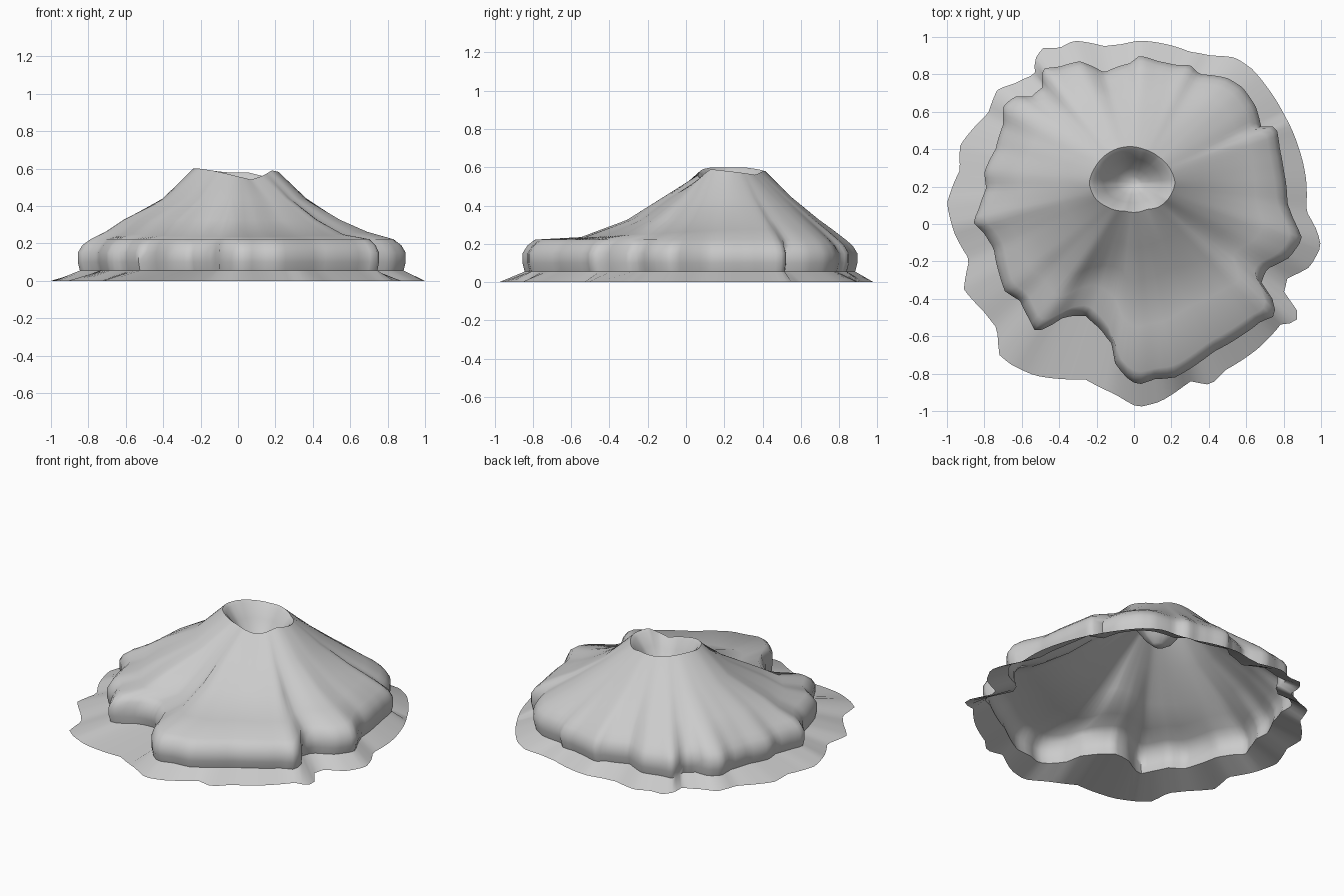
import bpy
import bmesh
from math import atan2, cos, sin, hypot, pi, radians

STEPS = 180
CENTRE_Y = 0.22
ANGLES = [2 * pi * i / STEPS for i in range(STEPS)]

if "Cube" in bpy.data.objects:
    bpy.data.objects.remove(bpy.data.objects["Cube"])

# Outlines seen from above, in hundredths of a unit
SHORE = [(100, -12), (98, -4), (92, 7), (92, 24), (88, 41), (80, 59), (72, 72), (63, 83),
         (54, 89), (41, 90), (30, 92), (3, 98), (-7, 96), (-16, 95), (-32, 98), (-40, 94),
         (-49, 94), (-53, 88), (-53, 80), (-64, 75), (-73, 72), (-78, 59), (-93, 42),
         (-93, 29), (-100, 11), (-96, -5), (-88, -19), (-91, -35), (-80, -47), (-73, -56),
         (-72, -70), (-66, -75), (-53, -81), (-26, -83), (-10, -91), (2, -98), (14, -95),
         (30, -84), (41, -86), (49, -78), (67, -66), (79, -53), (87, -53), (87, -45),
         (80, -37), (82, -29), (94, -23)]
CLIFF = [(90, -8), (85, 3), (82, 11), (80, 29), (78, 40), (76, 52), (68, 52), (65, 63),
         (58, 73), (50, 78), (35, 80), (30, 85), (22, 85), (13, 87), (3, 90), (-2, 86),
         (-16, 81), (-29, 87), (-40, 84), (-49, 83), (-49, 73), (-55, 68), (-64, 68),
         (-70, 63), (-70, 53), (-74, 40), (-80, 28), (-79, 19), (-83, 8), (-86, 1),
         (-80, -5), (-75, -13), (-72, -27), (-69, -36), (-61, -41), (-56, -51), (-53, -57),
         (-46, -56), (-41, -51), (-33, -49), (-26, -49), (-18, -56), (-12, -64), (-10, -75),
         (-3, -83), (2, -86), (11, -83), (22, -82), (35, -74), (43, -68), (57, -60),
         (68, -52), (76, -49), (74, -40), (68, -31), (71, -24), (83, -18)]
LOWER_SLOPE = [(55, 22), (43, 54), (0, 68), (-45, 54), (-62, 20), (-48, -14), (0, -25), (44, -12)]
UPPER_SLOPE = [(37, 22), (28, 45), (0, 55), (-29, 46), (-41, 22), (-30, 0), (0, -11), (28, 0)]
# Crater rim, with height as the third value
RIM = [(22, 22, 58), (19, 30, 57), (13, 36, 56), (5, 40, 58), (-6, 41, 58), (-15, 37, 59),
       (-21, 30, 60), (-24, 22, 60), (-21, 14, 60), (-14, 9, 59), (-5, 7, 57), (7, 8, 54),
       (13, 9, 56), (18, 13, 59)]


def sample(points, value):
    """Interpolate a value around the centre at every step angle."""
    keys = sorted((atan2(p[1] / 100 - CENTRE_Y, p[0] / 100) % (2 * pi), value(p)) for p in points)
    first, last = keys[0], keys[-1]
    keys = [(last[0] - 2 * pi, last[1])] + keys + [(first[0] + 2 * pi, first[1])]
    result = []
    for a in ANGLES:
        for (a0, v0), (a1, v1) in zip(keys, keys[1:]):
            if a0 <= a <= a1:
                result.append(v0 + (v1 - v0) * (a - a0) / max(a1 - a0, 1e-6))
                break
    return result


def radius(p):
    return hypot(p[0] / 100, p[1] / 100 - CENTRE_Y)


def smooth(values, half):
    span = range(-half, half + 1)
    return [sum(values[(i + k) % STEPS] for k in span) / len(span) for i in range(STEPS)]


shore = sample(SHORE, radius)
cliff = sample(CLIFF, radius)
rim = smooth(sample(RIM, radius), 2)
rim_height = smooth(sample(RIM, lambda p: p[2] / 100), 1)

# Gullies on the slopes follow the bays and spurs of the cliff
gully = [c - s for c, s in zip(cliff, smooth(cliff, 14))]
lower = [r + 0.35 * g for r, g in zip(smooth(sample(LOWER_SLOPE, radius), 7), gully)]
upper = [r + 0.1 * g for r, g in zip(smooth(sample(UPPER_SLOPE, radius), 7), smooth(gully, 2))]
crest = [c - 0.06 for c in smooth(cliff, 1)]
middle = [(a + b) / 2 for a, b in zip(lower, crest)]
middle_height = [0.275 - 0.04 * max(0, -sin(a)) for a in ANGLES]


def level(z):
    return [z] * STEPS


def inset(values, amount):
    return [v - amount for v in values]


def scale(values, factor):
    return [v * factor for v in values]


# Rings from the shore, up the cliff and slope, then down into the crater
rings = [
    (shore, level(0)),
    (inset(cliff, 0.012), level(0.055)),
    (cliff, level(0.1)),
    (cliff, level(0.15)),
    (inset(cliff, 0.025), level(0.19)),
    (crest, level(0.222)),
    (middle, middle_height),
    (lower, level(0.325)),
    (upper, level(0.44)),
    (rim, rim_height),
    (scale(rim, 0.9), inset(rim_height, 0.015)),
    (scale(rim, 0.68), [0.25 + 0.43 * z for z in rim_height]),
    (scale(rim, 0.4), level(0.42)),
    (scale(rim, 0.18), level(0.385)),
]

bm = bmesh.new()
loops = []
for radii, heights in rings:
    loops.append([bm.verts.new((r * cos(a), CENTRE_Y + r * sin(a), z))
                  for a, r, z in zip(ANGLES, radii, heights)])
for outer, inner in zip(loops, loops[1:]):
    for i in range(STEPS):
        j = (i + 1) % STEPS
        bm.faces.new((outer[i], outer[j], inner[j], inner[i]))

# Crater floor
floor = bm.verts.new((0.02, CENTRE_Y, 0.375))
for i in range(STEPS):
    bm.faces.new((loops[-1][i], loops[-1][(i + 1) % STEPS], floor))

mesh = bpy.data.meshes.new("volcano_island")
bm.to_mesh(mesh)
bm.free()
island = bpy.data.objects.new("volcano_island", mesh)
bpy.context.collection.objects.link(island)

# Plain grey rock
rock = bpy.data.materials.new("grey_rock")
rock.use_nodes = True
colour = (0.6, 0.6, 0.6, 1)
rock.diffuse_color = colour
rock.node_tree.nodes["Principled BSDF"].inputs["Base Color"].default_value = colour
mesh.materials.append(rock)

bpy.ops.object.select_all(action="DESELECT")
island.select_set(True)
bpy.context.view_layer.objects.active = island
bpy.ops.object.shade_smooth_by_angle(angle=radians(60))
